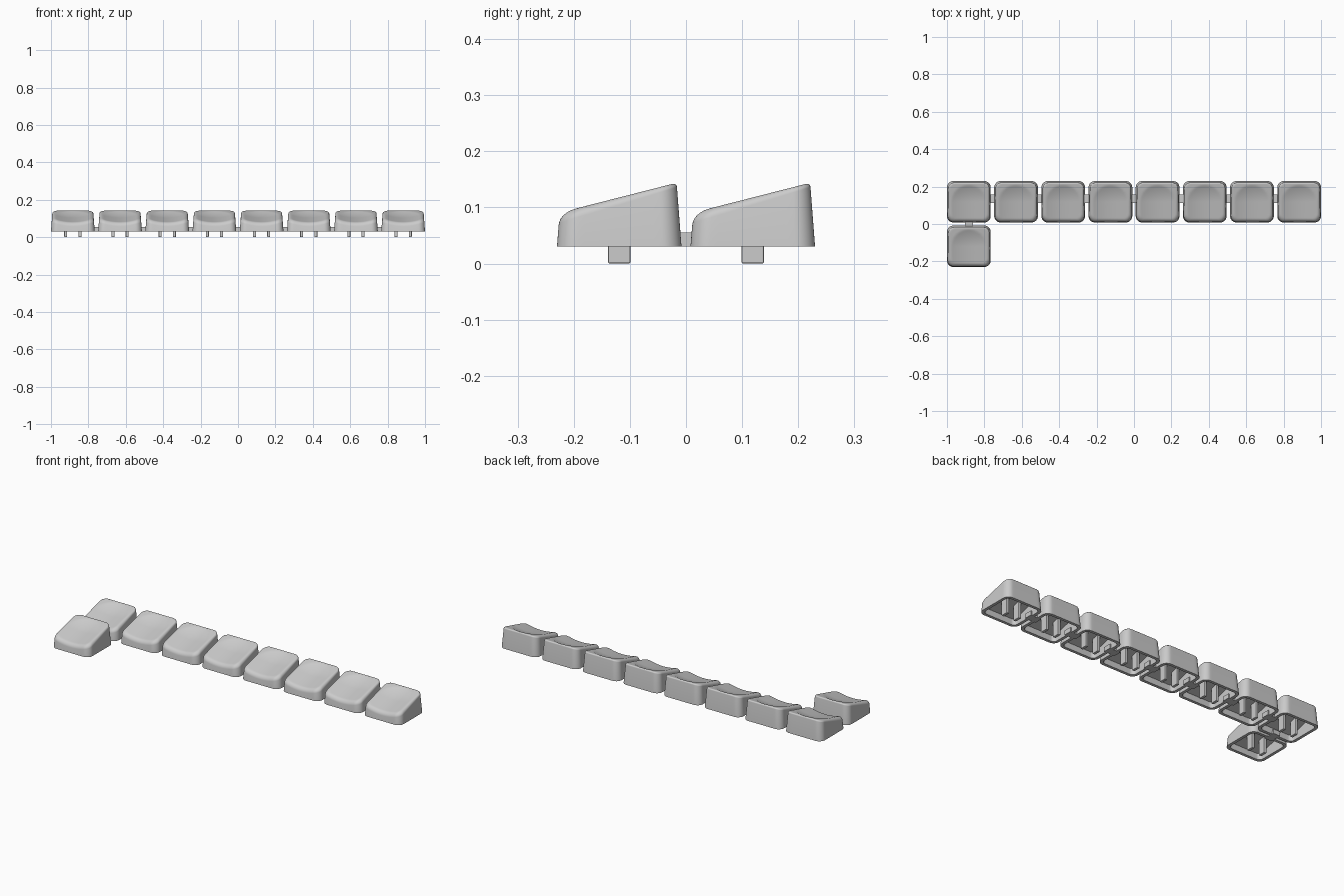
import bpy, bmesh
from math import sin, cos, pi

cube = bpy.data.objects.get("Cube")
if cube:
    bpy.data.objects.remove(cube)

BASE_Z, HALF_X, HALF_Y = 0.03, 0.117, 0.111
PITCH, ROW_Y = 0.2523, 0.119
CORNER_STEPS = 10

# Single grey plastic
grey = bpy.data.materials.new("grey_plastic")
grey.use_nodes = True
grey.diffuse_color = (0.6, 0.6, 0.6, 1)
grey.node_tree.nodes["Principled BSDF"].inputs["Base Color"].default_value = (0.6, 0.6, 0.6, 1)


def slope(y):
    return 0.1178 + 0.255 * y


def dish(x, y):
    # Scoop that is open at the front and closes in an arch at the back
    v = max(0, y) / 0.09
    return 0.014 * max(0, 1 - (x / 0.092) ** 2 - v ** 2)


def outline(inset, radius=0.035):
    # Rounded rectangle, corner by corner, with points along the sides
    hx, hy = HALF_X - inset - radius, HALF_Y - inset - radius
    pts = []
    for k, (sx, sy) in enumerate(((1, 1), (-1, 1), (-1, -1), (1, -1))):
        for i in range(CORNER_STEPS + 1):
            a = (k + i / CORNER_STEPS) * pi / 2
            pts.append((sx * hx + radius * cos(a), sy * hy + radius * sin(a)))
    full = []
    for i, p in enumerate(pts):
        full.append(p)
        if i % (CORNER_STEPS + 1) == CORNER_STEPS:
            q = pts[(i + 1) % len(pts)]
            full += [(p[0] + (q[0] - p[0]) * t / 12, p[1] + (q[1] - p[1]) * t / 12)
                     for t in range(1, 12)]
    return full


def draft(x, y, height):
    # Walls lean inwards as they rise
    d = 0.075 * (height - BASE_Z)
    return x * (1 - d / HALF_X), y * (1 - d / HALF_Y)


def finish(bm, name):
    bmesh.ops.recalc_face_normals(bm, faces=bm.faces)
    mesh = bpy.data.meshes.new(name)
    bm.to_mesh(mesh)
    bm.free()
    mesh.materials.append(grey)
    return mesh


def place(mesh, name, loc, smooth=False):
    ob = bpy.data.objects.new(name, mesh)
    bpy.context.collection.objects.link(ob)
    ob.location = loc
    return ob


def keycap_mesh():
    bm = bmesh.new()
    rings = []
    # Cavity, from its ceiling down to the rim
    inner = outline(0.016, 0.022)
    ceiling = [(*draft(x, y, slope(y) - 0.032), slope(y) - 0.032) for x, y in inner]
    rings.append(ceiling)
    rings.append([(x, y, BASE_Z) for x, y in inner])
    # Outer wall and rounded upper edge
    rings.append([(x, y, BASE_Z) for x, y in outline(0)])
    for step in range(7):
        a = step / 6 * pi / 2
        ring = []
        for x, y in outline(0):
            r = 0.013 - 0.005 * y / HALF_Y
            z = slope(y) - r * (1 - sin(a))
            x, y = draft(x, y, z)
            k = r * (1 - cos(a))
            x, y = x * (1 - k / HALF_X), y * (1 - k / HALF_Y)
            z = slope(y) - r * (1 - sin(a))
            ring.append((x, y, z - dish(x, y)))
        rings.append(ring)
    # Scooped top
    edge = rings[-1]
    for step in range(1, 16):
        s = 1 - step / 16
        rings.append([(x * s, y * s, slope(y * s) - dish(x * s, y * s)) for x, y, _ in edge])
    loops = [[bm.verts.new(p) for p in ring] for ring in rings]
    for lo, hi in zip(loops, loops[1:]):
        for i in range(len(lo)):
            j = (i + 1) % len(lo)
            bm.faces.new((lo[i], lo[j], hi[j], hi[i]))
    bm.faces.new(loops[0])
    centre = bm.verts.new((0, 0, slope(0) - dish(0, 0)))
    last = loops[-1]
    for i in range(len(last)):
        bm.faces.new((last[i], last[(i + 1) % len(last)], centre))
    return finish(bm, "keycap")


def box_mesh(name, size, bevel=0):
    bm = bmesh.new()
    bmesh.ops.create_cube(bm, size=1)
    bmesh.ops.scale(bm, vec=size, verts=bm.verts)
    if bevel:
        bmesh.ops.bevel(bm, geom=bm.edges[:], offset=bevel, segments=2,
                        profile=0.5, affect='EDGES')
    return finish(bm, name)


cap = keycap_mesh()
stem = box_mesh("stem", (0.016, 0.04, 0.092), 0.003)
bridge_x = box_mesh("bridge_across", (0.066, 0.043, 0.025))
bridge_y = box_mesh("bridge_along", (0.043, 0.066, 0.025))

# Row of eight caps plus one in front of the right end
first_x = -3.5 * PITCH
spots = [(first_x + i * PITCH, ROW_Y) for i in range(8)] + [(first_x, -ROW_Y)]
caps = []
for x, y in spots:
    caps.append(place(cap, "keycap", (x, y, 0)))
    for side in (-1, 1):
        place(stem, "stem", (x + side * 0.038, y, 0.046))

# Bridges joining neighbouring caps
for i in range(7):
    place(bridge_x, "bridge", (first_x + (i + 0.5) * PITCH, 0.135, BASE_Z + 0.0125))
place(bridge_y, "bridge", (first_x, 0, BASE_Z + 0.0125))

# Smooth shading with sharp rim edges
bpy.ops.object.select_all(action='DESELECT')
caps[0].select_set(True)
bpy.context.view_layer.objects.active = caps[0]
bpy.ops.object.shade_smooth_by_angle(angle=0.6)
